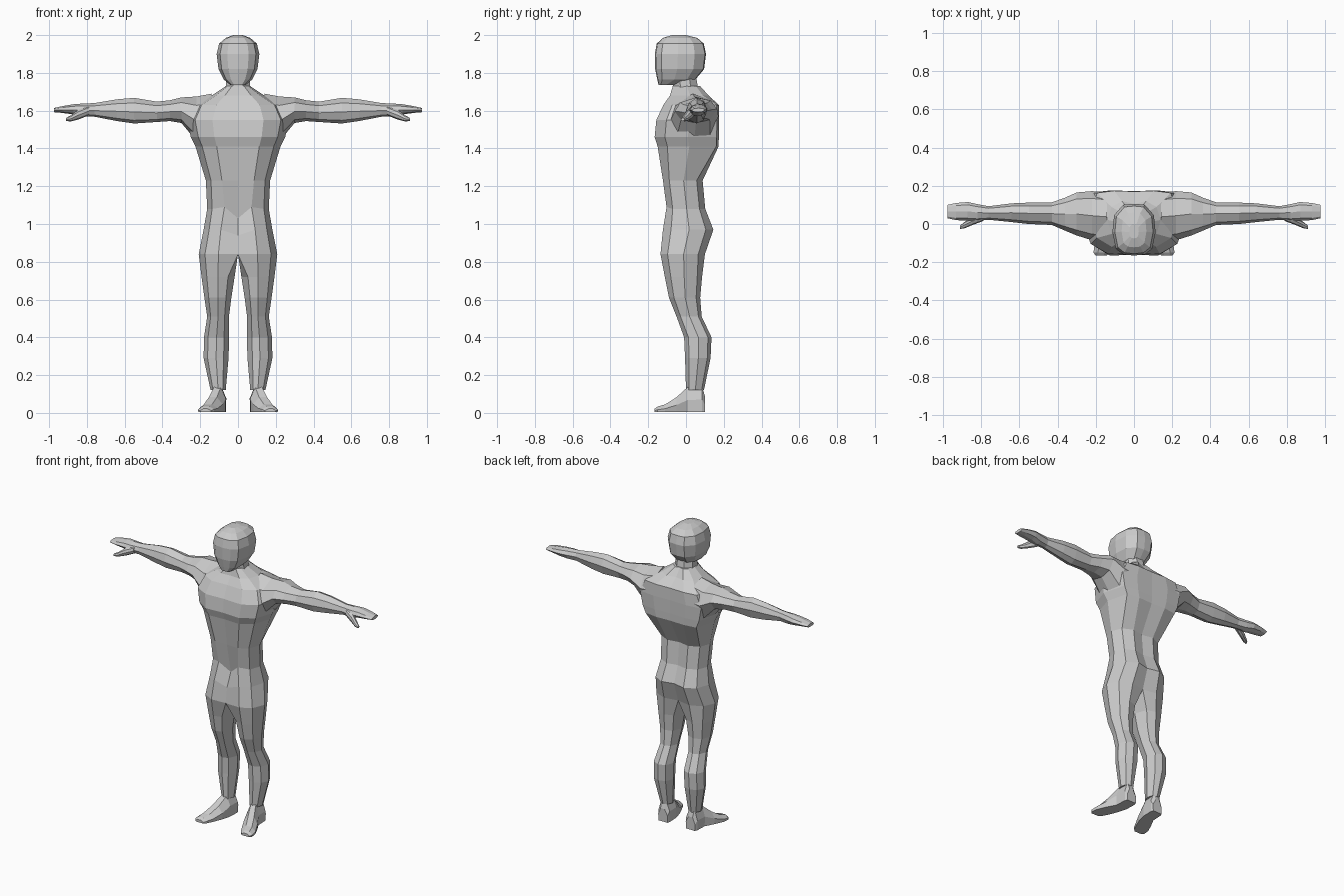
import bpy, bmesh, math
from mathutils import Vector

skin = bpy.data.materials.new("plain grey")
skin.diffuse_color = (0.6, 0.6, 0.6, 1)


def loft(name, rings, mirror=True, cap=True):
    """Skin a list of equal-sized point rings, then mirror across x = 0."""
    bm = bmesh.new()
    loops = [[bm.verts.new(p) for p in ring] for ring in rings]
    n = len(loops[0])
    for a, b in zip(loops, loops[1:]):
        for i in range(n):
            j = (i + 1) % n
            bm.faces.new((a[i], a[j], b[j], b[i]))
    if cap:
        bm.faces.new(loops[0])
        bm.faces.new(loops[-1])
    if mirror:  # drop the hidden wall on the mirror plane, then reflect
        wall = [f for f in bm.faces if all(abs(v.co.x) < 1e-4 for v in f.verts)]
        bmesh.ops.delete(bm, geom=wall, context='FACES')
        geom = bm.verts[:] + bm.edges[:] + bm.faces[:]
        twin = bmesh.ops.duplicate(bm, geom=geom)["geom"]
        for v in twin:
            if isinstance(v, bmesh.types.BMVert):
                v.co.x = -v.co.x
        bmesh.ops.remove_doubles(bm, verts=bm.verts, dist=1e-4)
    bmesh.ops.recalc_face_normals(bm, faces=bm.faces)
    mesh = bpy.data.meshes.new(name)
    bm.to_mesh(mesh)
    bm.free()
    mesh.materials.append(skin)
    ob = bpy.data.objects.new(name, mesh)
    bpy.context.collection.objects.link(ob)
    return ob


# Cross-section templates, as fractions of width and depth
TRUNK = [(0, .02), (.5, 0), (.84, .16), (1, .52), (.84, .85), (.45, 1), (0, .93), (0, .5)]
LEG = [(.2, .08), (.5, 0), (.84, .16), (1, .52), (.84, .87), (.5, 1), (.16, .9), (0, .5)]


def section(shape, z, x0, x1, y0, y1):
    return [Vector((x0 + (x1 - x0) * u, y0 + (y1 - y0) * v, z)) for u, v in shape]


# Body: legs and trunk in one loft (height, inner x, outer x, front y, back y)
legs = [(.12, .065, .145, .0, .095), (.29, .05, .182, -.005, .13),
        (.40, .047, .18, -.01, .135), (.51, .048, .163, -.05, .083),
        (.61, .035, .178, -.09, .075), (.72, .018, .193, -.112, .085)]
trunk = [(.84, .208, -.135, .10), (.97, .182, -.122, .145), (1.08, .163, -.103, .102),
         (1.23, .17, -.122, .088), (1.41, .225, -.15, .172), (1.46, .25, -.166, .174),
         (1.55, .27, -.157, .176), (1.63, .23, -.12, .174), (1.68, .14, -.085, .12),
         (1.73, .065, -.07, .075)]
rings = [section(LEG, *r) for r in legs]
rings += [section(TRUNK, z, 0, w, f, b) for z, w, f, b in trunk]
rings[7][0].z = .94                       # point of the groin crease
rings[8][0] += Vector((0, .022, -.05))
rings[8][1] += Vector((-.01, 0, .01))
for k in (10, 11, 12, 13):                # broad, flat back
    rings[k][4].y = rings[k][5].y - .012
    rings[k][6].y = rings[k][5].y - .004
loft("body", rings)


def oval(x, z0, z1, y0, y1):
    """Faceted arm section with a slight ridge on top."""
    zc, yc = (z0 + z1) / 2, (y0 + y1) / 2
    h, d = (z1 - z0) / 2, (y1 - y0) / 2
    shape = [(-1, -.1), (-.75, .6), (0, 1), (.7, .75), (1, .1), (.65, -.75), (0, -1), (-.7, -.75)]
    return [(x, yc + d * u, zc + h * v) for u, v in shape]


# Arms and palms (x, bottom, top, front, back)
arms = [(.14, 1.43, 1.69, -.09, .165), (.22, 1.44, 1.675, -.085, .172),
        (.30, 1.535, 1.67, -.06, .165), (.36, 1.545, 1.655, -.035, .138),
        (.43, 1.54, 1.648, -.005, .113), (.55, 1.532, 1.668, .0, .112),
        (.64, 1.545, 1.66, .01, .108), (.76, 1.568, 1.64, .022, .093),
        (.82, 1.57, 1.638, .016, .104), (.87, 1.58, 1.634, .018, .115),
        (.93, 1.588, 1.624, .02, .11), (.975, 1.592, 1.614, .03, .10)]
loft("arms", [oval(*a) for a in arms])


# Thumbs, dropping forward from the palm
loft("thumbs", [oval(.79, 1.575, 1.625, .015, .06), oval(.845, 1.553, 1.605, -.005, .035),
                oval(.885, 1.543, 1.575, -.022, .012), oval(.91, 1.545, 1.562, -.026, -.008)])


# Feet, splayed outwards (y, inner x, outer x, top of foot)
feet = [(.10, .07, .135, .09), (.085, .064, .143, .14), (.01, .067, .146, .138),
        (-.05, .083, .178, .083), (-.11, .108, .205, .045), (-.15, .128, .21, .034),
        (-.166, .145, .198, .022)]
loft("feet", [[(a, y, .004), (b, y, .004), (b + .002, y, h * .5),
               (a + (b - a) * .75, y, h), (a + (b - a) * .3, y, h), (a - .002, y, h * .55)]
              for y, a, b, h in feet])


# Neck
loft("neck", [[(r * math.cos(t), c + r * math.sin(t), z)
               for t in [i * math.pi / 4 + math.pi / 8 for i in range(8)]]
              for z, r, c in [(1.66, .09, .01), (1.73, .07, -.003), (1.80, .065, -.01)]],
     mirror=False)


# Head: flattened rings (height, half width, front y, back y), chin at the front
HEAD = [(.0, 0), (.5, .02), (.84, .13), (1, .45), (.92, .78), (.5, .98), (0, 1)]
head = [(1.735, .04, -.145, -.06), (1.765, .075, -.152, .05), (1.82, .103, -.163, .096),
        (1.90, .113, -.165, .106), (1.955, .1, -.155, .094), (1.985, .065, -.122, .06),
        (2.0, .025, -.075, .0)]
loft("head", [[(s * w * u, f + (b - f) * v, z)
               for s, u, v in [(1, *p) for p in HEAD] + [(-1, *p) for p in HEAD[-2:0:-1]]]
              for z, w, f, b in head], mirror=False)
